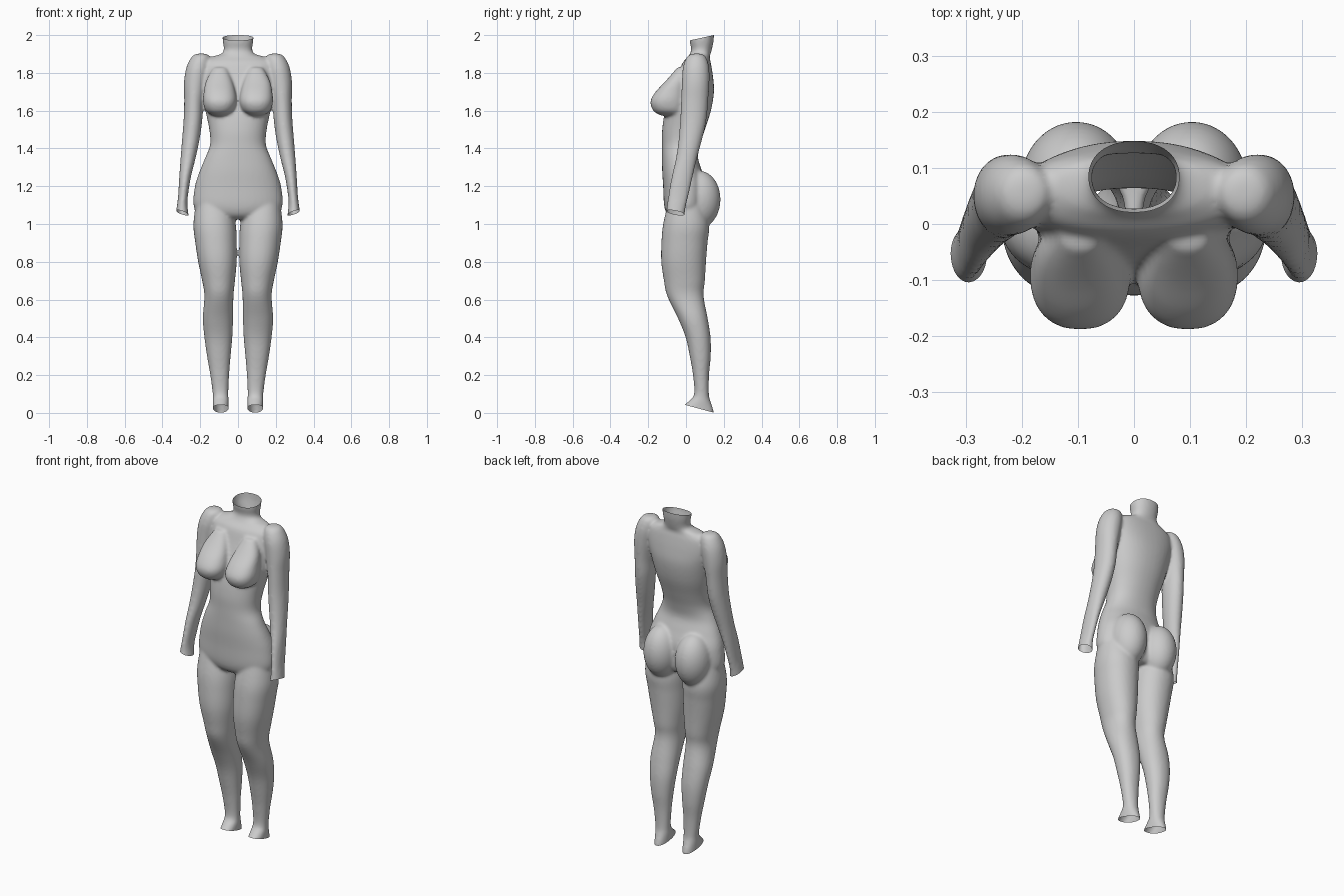
import bpy, bmesh, math
from mathutils import Vector

if "Cube" in bpy.data.objects:
    bpy.data.objects.remove(bpy.data.objects["Cube"])

SIDES, STEPS = 40, 5


def catmull(a, b, c, d, t):
    return [0.5 * (2*q + (r-p)*t + (2*p-5*q+4*r-s)*t*t + (3*q-p-3*r+s)*t**3)
            for p, q, r, s in zip(a, b, c, d)]


def loft(bm, rings, side=1, power=2.0):
    """Closed smooth loft; each ring is (z, x min, x max, y front, y back)."""
    pts = [rings[0]] + rings + [rings[-1]]
    dense = [catmull(*pts[i:i+4], k / STEPS)
             for i in range(len(rings) - 1) for k in range(STEPS)] + [rings[-1]]
    loops = []
    for z, x0, x1, y0, y1 in dense:
        loop = []
        for k in range(SIDES):
            a = 2 * math.pi * k / SIDES
            c, s = math.cos(a), math.sin(a)
            c = math.copysign(abs(c) ** (2 / power), c)
            s = math.copysign(abs(s) ** (2 / power), s)
            loop.append(bm.verts.new((side * ((x0+x1)/2 + c*(x1-x0)/2),
                                      (y0+y1)/2 + s*(y1-y0)/2, z)))
        loops.append(loop)
    faces = [bm.faces.new((p[k], p[(k+1) % SIDES], q[(k+1) % SIDES], q[k]))
             for p, q in zip(loops, loops[1:]) for k in range(SIDES)]
    faces += [bm.faces.new(loops[0]), bm.faces.new(loops[-1])]
    bmesh.ops.recalc_face_normals(bm, faces=faces)


# z, half width, y front, y back
torso = [(2.04, .083, .02, .15), (1.97, .081, .02, .146), (1.925, .075, .028, .137),
         (1.9, .09, .02, .13), (1.882, .15, .008, .125), (1.85, .2, -.02, .132),
         (1.78, .205, -.045, .143), (1.7, .188, -.075, .148), (1.6, .172, -.11, .132),
         (1.5, .152, -.126, .1), (1.42, .148, -.127, .075), (1.35, .174, -.127, .064),
         (1.28, .203, -.126, .085), (1.2, .228, -.121, .11), (1.1, .236, -.116, .11),
         (1.05, .2, -.1, .1), (1.025, .12, -.07, .08)]
leg = [(1.13, .04, .22, -.09, .09), (1.0, .012, .236, -.121, .122),
       (.9, .007, .226, -.13, .114), (.8, .007, .211, -.131, .106),
       (.7, .016, .19, -.117, .1), (.62, .024, .178, -.1, .093),
       (.5, .026, .186, -.042, .115), (.4, .03, .178, -.002, .13),
       (.3, .039, .164, .02, .131), (.2, .047, .147, .037, .122),
       (.1, .051, .134, .043, .121), (.06, .049, .134, .012, .13),
       (.02, .05, .133, -.03, .144), (-.04, .052, .132, -.06, .152)]
arm = [(1.902, .17, .22, .035, .08), (1.885, .15, .245, .005, .105),
       (1.83, .15, .273, -.016, .122), (1.75, .165, .286, -.022, .124),
       (1.65, .182, .285, -.026, .117), (1.55, .189, .288, -.031, .108),
       (1.45, .203, .296, -.039, .086), (1.35, .224, .304, -.053, .059),
       (1.25, .249, .311, -.076, .036), (1.15, .265, .317, -.094, .014),
       (1.1, .268, .323, -.101, .001), (1.05, .262, .33, -.108, -.007),
       (.99, .257, .336, -.117, -.016)]
breast = [(1.83, .06, .13, -.045, .02), (1.76, .032, .168, -.105, 0),
          (1.7, .014, .181, -.161, 0), (1.65, .007, .185, -.188, 0),
          (1.605, .02, .174, -.177, 0), (1.582, .045, .15, -.15, 0),
          (1.572, .07, .12, -.12, 0)]

bm = bmesh.new()
loft(bm, [(z, -w, w, f, b) for z, w, f, b in torso], power=2.2)
for s in (1, -1):
    loft(bm, leg, s, 2.15)
    loft(bm, arm, s)
    loft(bm, breast, s, 2.3)
    # buttock
    ball = bmesh.ops.create_uvsphere(bm, u_segments=32, v_segments=20, radius=1)["verts"]
    for v in ball:
        v.co = Vector((s * .103 + v.co.x * .1, .07 + v.co.y * .113, 1.13 + v.co.z * .152))

mesh = bpy.data.meshes.new("body")
bm.to_mesh(mesh)
bm.free()
body = bpy.data.objects.new("body", mesh)
bpy.context.collection.objects.link(body)

# fuse the parts into one skin
fuse = body.modifiers.new("fuse", "REMESH")
fuse.mode = "VOXEL"
fuse.voxel_size = .008
soften = body.modifiers.new("soften", "SMOOTH")
soften.factor = .5
soften.iterations = 9
fused = bpy.data.meshes.new_from_object(
    body.evaluated_get(bpy.context.evaluated_depsgraph_get()))
body.modifiers.clear()
body.data = fused
fused.name = "body"

# open neck, wrists and ankles with slanted cuts
bm = bmesh.new()
bm.from_mesh(fused)


def cut(point, normal, inside):
    faces = [f for f in bm.faces if inside(f.calc_center_median())]
    geom = list({g for f in faces for g in (*f.verts, *f.edges)}) + faces
    bmesh.ops.bisect_plane(bm, geom=geom, plane_co=point, plane_no=normal, clear_outer=True)


cut((0, .02, 1.972), (0, -.22, 1), lambda c: c.z > 1.93)
cut((0, -.015, .045), (0, -.27, -1), lambda c: c.z < .15)
for s in (1, -1):
    cut((s * .296, -.057, 1.06), (s * .35, -.2, -1),
        lambda c: c.x * s > .245 and c.z < 1.14 and c.y < .03 and c.x * s > .25)
bm.to_mesh(fused)
bm.free()
for p in fused.polygons:
    p.use_smooth = True
